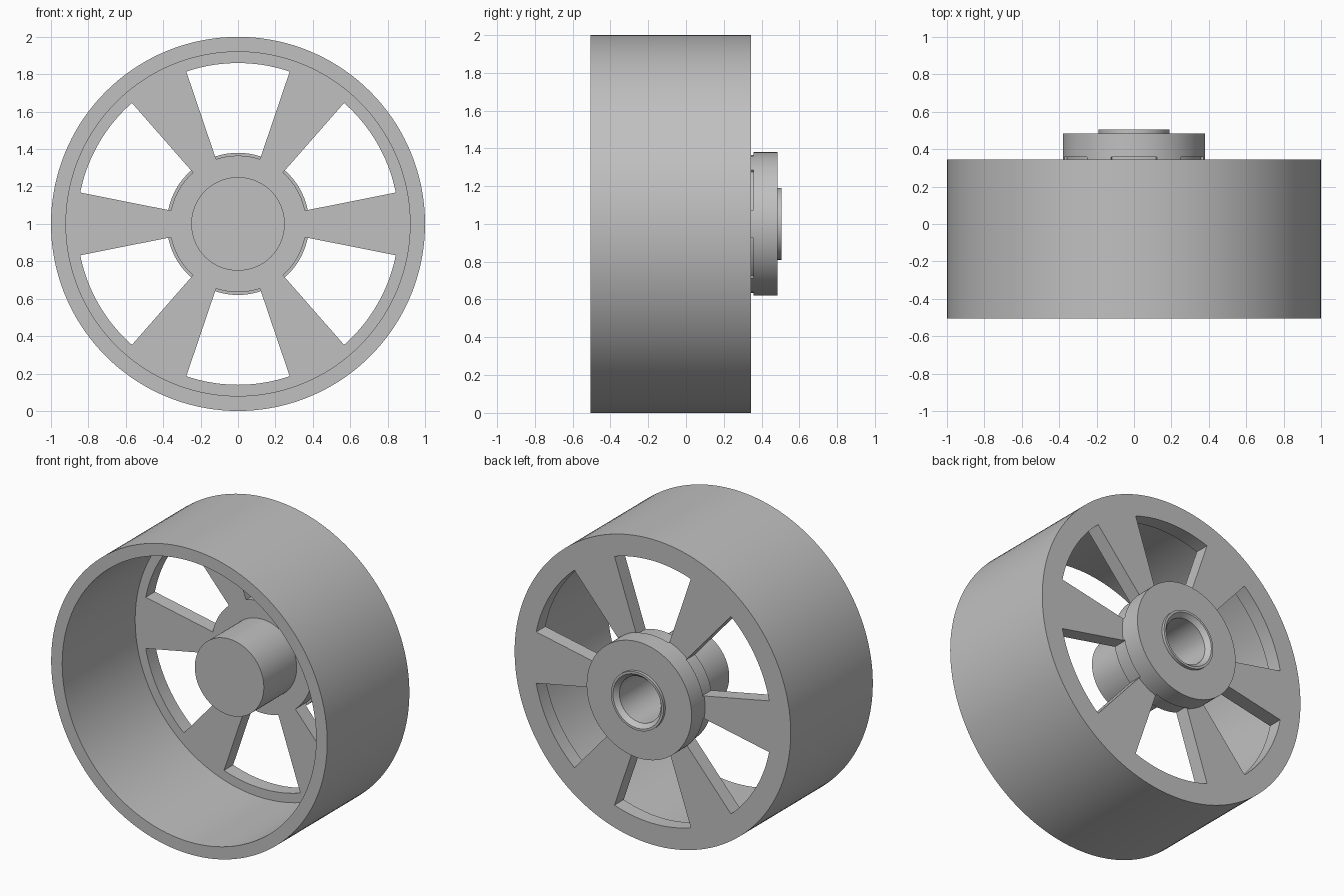
import bpy, bmesh, math
from mathutils import Vector, Matrix

default = bpy.data.objects.get("Cube")
if default:
    bpy.data.objects.remove(default, do_unlink=True)

AXLE = Vector((0, 0, 1))
SEGMENTS = 144

grey = bpy.data.materials.new("plain grey")
grey.use_nodes = True
grey.diffuse_color = (0.53, 0.53, 0.53, 1)
grey.node_tree.nodes["Principled BSDF"].inputs["Base Color"].default_value = grey.diffuse_color


def to_object(name, bm):
    bmesh.ops.recalc_face_normals(bm, faces=bm.faces)
    mesh = bpy.data.meshes.new(name)
    bm.to_mesh(mesh)
    bm.free()
    mesh.materials.append(grey)
    obj = bpy.data.objects.new(name, mesh)
    bpy.context.collection.objects.link(obj)
    return obj


def lathe(name, profile):
    """Turn (radius, y) points around the axle."""
    bm = bmesh.new()
    verts = [bm.verts.new(AXLE + Vector((r, y, 0))) for r, y in profile]
    edges = [bm.edges.new(pair) for pair in zip(verts, verts[1:])]
    bmesh.ops.spin(bm, geom=verts + edges, cent=AXLE, axis=(0, 1, 0),
                   angle=math.tau, steps=SEGMENTS)
    bmesh.ops.remove_doubles(bm, verts=bm.verts, dist=0.0001)
    return to_object(name, bm)


def window_cutter(count, r_in, r_out, half_angle, y0, y1, steps=18):
    """Ring of wedge prisms, the first pointing straight up."""
    bm = bmesh.new()
    sweep = [half_angle * (2 * i / steps - 1) for i in range(steps + 1)]
    outline = [(r_in, a) for a in sweep] + [(r_out, a) for a in reversed(sweep)]
    for k in range(count):
        turn = math.tau * k / count
        ring = [bm.verts.new(AXLE + Vector((r * math.sin(a + turn), y0,
                                            r * math.cos(a + turn))))
                for r, a in outline]
        face = bm.faces.new(ring)
        new = bmesh.ops.extrude_face_region(bm, geom=[face])["geom"]
        top = [v for v in new if isinstance(v, bmesh.types.BMVert)]
        bmesh.ops.translate(bm, verts=top, vec=(0, y1 - y0, 0))
    return to_object("window_cutter", bm)


# Wheel: front shaft, web, rim, hub flange, boss and blind bore in one profile
wheel = lathe("wheel", [
    (0, -0.09), (0.25, -0.09), (0.25, 0.25),
    (0.92, 0.25), (0.92, -0.505), (1, -0.505), (1, 0.345),
    (0.38, 0.345), (0.38, 0.485),
    (0.19, 0.485), (0.19, 0.505),
    (0.175, 0.505), (0.15, 0.475), (0.15, 0), (0, 0),
])

# Six windows leave the spokes and notch the flange slightly
cutter = window_cutter(6, 0.365, 0.86, math.radians(18.75), 0.2, 0.357)
cutter.hide_render = True

cut = wheel.modifiers.new("windows", 'BOOLEAN')
cut.operation = 'DIFFERENCE'
cut.solver = 'EXACT'
cut.object = cutter

bpy.ops.object.select_all(action='DESELECT')
wheel.select_set(True)
bpy.context.view_layer.objects.active = wheel
bpy.ops.object.modifier_apply(modifier=cut.name)
bpy.data.objects.remove(cutter, do_unlink=True)
bpy.ops.object.shade_smooth_by_angle(angle=math.radians(30))
